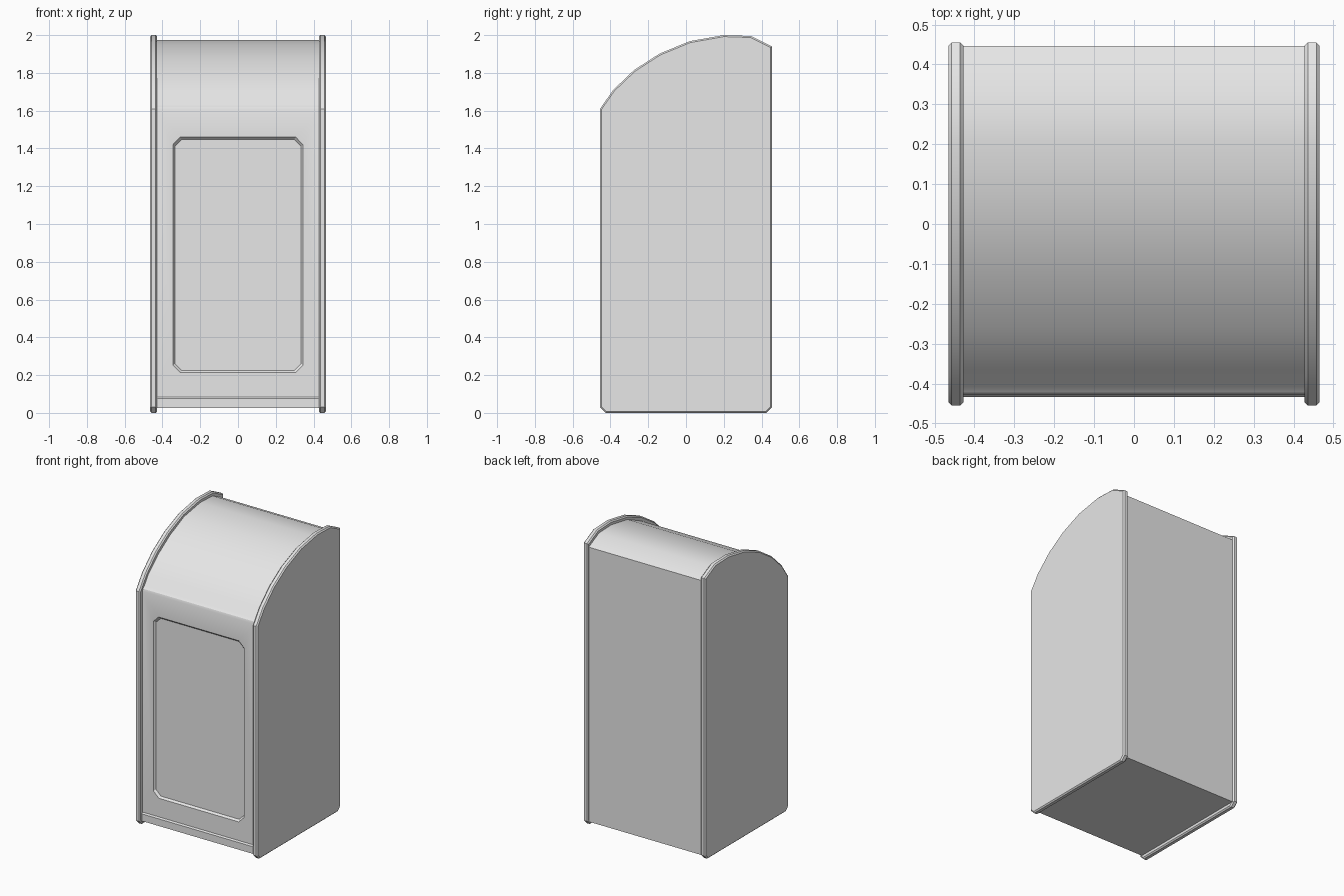
import bpy
import bmesh
import math

cube = bpy.data.objects.get("Cube")
if cube:
    bpy.data.objects.remove(cube, do_unlink=True)

grey = bpy.data.materials.new("plain_grey")
grey.use_nodes = True
colour = (0.8, 0.8, 0.8, 1)
grey.diffuse_color = colour
grey.node_tree.nodes["Principled BSDF"].inputs["Base Color"].default_value = colour


def finish(bm, name):
    """Turn a bmesh into a shaded object."""
    bmesh.ops.remove_doubles(bm, verts=bm.verts, dist=0.0001)
    bmesh.ops.recalc_face_normals(bm, faces=bm.faces)
    mesh = bpy.data.meshes.new(name)
    bm.to_mesh(mesh)
    bm.free()
    mesh.materials.append(grey)
    obj = bpy.data.objects.new(name, mesh)
    bpy.context.collection.objects.link(obj)
    bpy.ops.object.select_all(action="DESELECT")
    obj.select_set(True)
    bpy.context.view_layer.objects.active = obj
    bpy.ops.object.shade_smooth_by_angle(angle=math.radians(30))
    return obj


def extrude_profile(bm, profile, x0, x1, skip=None):
    """Sweep a closed (y, z) outline along x, optionally leaving one side open."""
    a = [bm.verts.new((x0, y, z)) for y, z in profile]
    b = [bm.verts.new((x1, y, z)) for y, z in profile]
    bm.faces.new(a)
    bm.faces.new(b[::-1])
    for i in range(len(a)):
        if i != skip:
            j = (i + 1) % len(a)
            bm.faces.new((a[i], a[j], b[j], b[i]))


def octagon(bm, w, z0, z1, c, y):
    """Rectangle with cut corners, listed corner by corner."""
    pts = [(-w, z0 + c), (-w + c, z0), (w - c, z0), (w, z0 + c),
           (w, z1 - c), (w - c, z1), (-w + c, z1), (-w, z1 - c)]
    return [bm.verts.new((x, y, z)) for x, z in pts]


# Side panels with arched tops and chamfered rims
side = [(-0.455, 0.03), (-0.455, 1.61), (-0.385, 1.71), (-0.275, 1.815),
        (-0.14, 1.902), (0.02, 1.968), (0.2, 2.0), (0.345, 1.995),
        (0.455, 1.94), (0.455, 0.03), (0.425, 0), (-0.425, 0)]
for name, x0, x1 in (("left_side_panel", 0.428, 0.465),
                     ("right_side_panel", -0.465, -0.428)):
    bm = bmesh.new()
    extrude_profile(bm, side, x0, x1)
    bmesh.ops.recalc_face_normals(bm, faces=bm.faces)
    rims = [e for e in bm.edges
            if abs(e.verts[0].co.x - e.verts[1].co.x) < 0.001]
    bmesh.ops.bevel(bm, geom=rims, offset=0.008, segments=1, affect="EDGES")
    finish(bm, name)

# Cabinet body: skirt, front, lip, curved roof and back
half, front, low, high = 0.432, -0.427, 0.085, 1.605
body = [(-0.434, 0.026), (-0.434, 0.075), (front, low), (front, high),
        (-0.422, 1.62), (-0.408, 1.632), (-0.365, 1.695), (-0.26, 1.79),
        (-0.13, 1.875), (0.025, 1.945), (0.2, 1.975), (0.335, 1.97),
        (0.446, 1.915), (0.446, 0.026)]
bm = bmesh.new()
extrude_profile(bm, body, -half, half, skip=2)

# Recessed front panel with cut corners and sloping edges
corners = [bm.verts.new((x, front, z)) for x, z in
           ((-half, low), (half, low), (half, high), (-half, high))]
outer = octagon(bm, 0.345, 0.213, 1.46, 0.04, front)
inner = octagon(bm, 0.334, 0.224, 1.447, 0.036, front + 0.014)
for i in range(4):
    j = (i + 1) % 4
    bm.faces.new((corners[i], outer[2 * i], outer[2 * i + 1]))
    bm.faces.new((corners[i], outer[2 * i + 1], outer[2 * j], corners[j]))
for i in range(8):
    j = (i + 1) % 8
    bm.faces.new((outer[i], inner[i], inner[j], outer[j]))
bm.faces.new(inner)
finish(bm, "cabinet_body")
